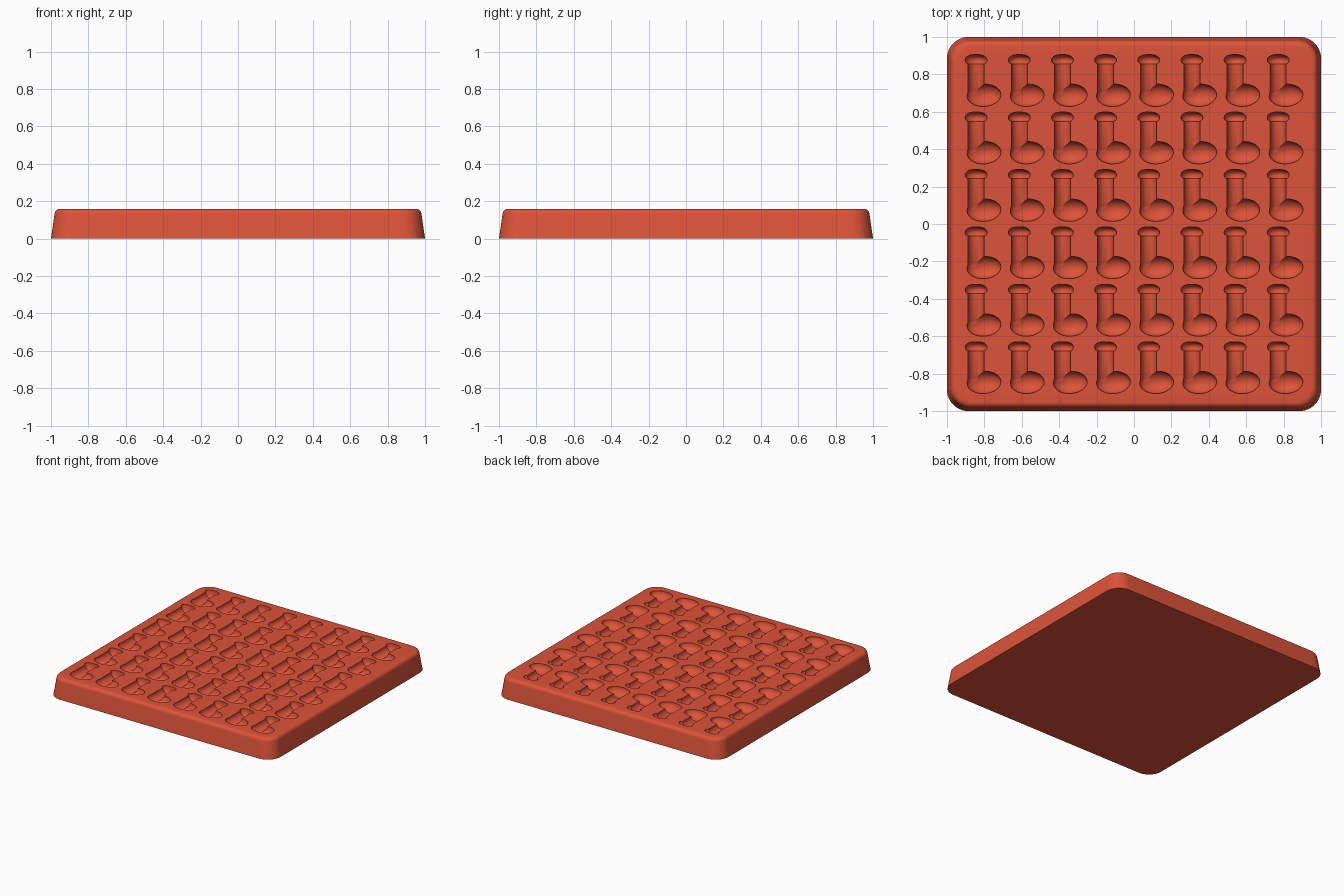
import bpy, bmesh, math
from mathutils import Matrix, Vector

if "Cube" in bpy.data.objects:
    bpy.data.objects.remove(bpy.data.objects["Cube"])

HEIGHT = 0.16
COLS, ROWS = 8, 6
PITCH_X, PITCH_Y = 0.2307, 0.307
CUT_Z = HEIGHT - 0.001

red = bpy.data.materials.new("terracotta_red")
red.use_nodes = True
colour = (0.72, 0.088, 0.041, 1)
red.diffuse_color = colour
red.node_tree.nodes["Principled BSDF"].inputs["Base Color"].default_value = colour


def make_object(name, bm):
    bmesh.ops.recalc_face_normals(bm, faces=bm.faces)
    mesh = bpy.data.meshes.new(name)
    bm.to_mesh(mesh)
    bm.free()
    mesh.materials.append(red)
    obj = bpy.data.objects.new(name, mesh)
    bpy.context.collection.objects.link(obj)
    return obj


def loft(bm, rings):
    """Skin closed rings of points and cap both ends."""
    loops = [[bm.verts.new(p) for p in ring] for ring in rings]
    n = len(loops[0])
    for a, b in zip(loops, loops[1:]):
        for i in range(n):
            j = (i + 1) % n
            bm.faces.new((a[i], a[j], b[j], b[i]))
    bm.faces.new(loops[0][::-1])
    bm.faces.new(loops[-1])


def rounded_square(half, radius, z, steps=12):
    pts = []
    for corner in range(4):
        mid = math.radians(45 + 90 * corner)
        sx, sy = math.copysign(1, math.cos(mid)), math.copysign(1, math.sin(mid))
        for k in range(steps + 1):
            a = math.radians(90 * (corner + k / steps))
            pts.append((sx * (half - radius) + radius * math.cos(a),
                        sy * (half - radius) + radius * math.sin(a), z))
    return pts


def sites():
    """Offset of each mould cavity from the back left one."""
    for col in range(COLS):
        for row in range(ROWS):
            yield Vector((col * PITCH_X, -row * PITCH_Y, 0))


# Tray body: drafted sides, rounded corners and a rounded top rim
bm = bmesh.new()
rim = 0.03
rings = [rounded_square(1, 0.115, 0)]
for k in range(7):
    a = math.radians(5 + 85 * k / 6)
    inset = 0.019 + rim * (1 - math.cos(a))
    rings.append(rounded_square(1 - inset, 0.115 - inset * 0.5,
                                HEIGHT - rim + rim * math.sin(a)))
loft(bm, rings)
tray = make_object("mould_tray", bm)

# Cuff and leg cutter: a turned shape lying along y
bm = bmesh.new()
profile = [(0, 0.018), (0.003, 0.034), (0.009, 0.047), (0.018, 0.056), (0.028, 0.059),
           (0.038, 0.057), (0.045, 0.051), (0.049, 0.043), (0.2, 0.043)]
for offset in sites():
    centre = Vector((-0.844, 0.905, CUT_Z)) + offset
    loft(bm, [[centre + Vector((r * math.cos(a), -d, r * math.sin(a)))
               for a in [math.tau * (i + 0.5) / 28 for i in range(28)]]
              for d, r in profile])
legs = make_object("leg_cutter", bm)


# Heel and foot cutters: squashed spheres
def ellipsoids(name, centre, radii, turn):
    bm = bmesh.new()
    for offset in sites():
        place = (Matrix.Translation(Vector(centre) + offset)
                 @ Matrix.Rotation(turn, 4, "Z")
                 @ Matrix.Diagonal((*radii, 1)))
        bmesh.ops.create_uvsphere(bm, u_segments=28, v_segments=15, radius=1, matrix=place)
    return make_object(name, bm)


heels = ellipsoids("heel_cutter", (-0.843, 0.7, CUT_Z), (0.046, 0.046, 0.047), 0.1)
feet = ellipsoids("foot_cutter", (-0.802, 0.688, CUT_Z), (0.091, 0.06, 0.056), 0.07)

# Carve the cavities, then discard the cutters
bpy.ops.object.select_all(action="DESELECT")
tray.select_set(True)
bpy.context.view_layer.objects.active = tray
for cutter in (legs, heels, feet):
    cutter.hide_render = True
    mod = tray.modifiers.new("carve_" + cutter.name, "BOOLEAN")
    mod.operation = "DIFFERENCE"
    mod.solver = "EXACT"
    mod.object = cutter
    bpy.ops.object.modifier_apply(modifier=mod.name)
    bpy.data.objects.remove(cutter)

bpy.ops.object.shade_smooth_by_angle(angle=math.radians(32))
